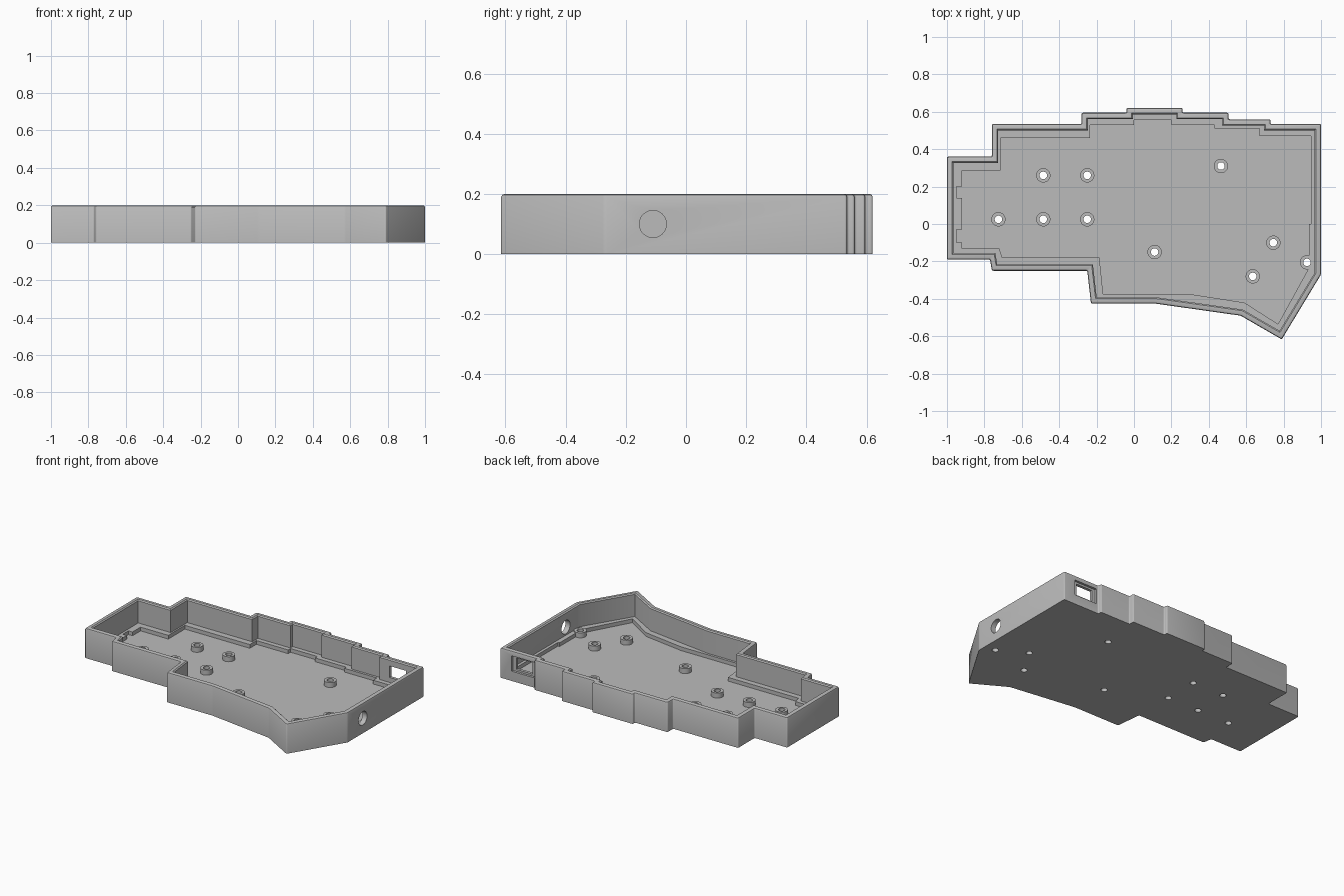
import bpy, bmesh, math
from mathutils import Vector, Matrix

cube = bpy.data.objects.get("Cube")
if cube:
    bpy.data.objects.remove(cube, do_unlink=True)

grey = bpy.data.materials.new("plain grey")
grey.use_nodes = True
grey.diffuse_color = (0.5, 0.5, 0.5, 1)
grey.node_tree.nodes["Principled BSDF"].inputs["Base Color"].default_value = (0.5, 0.5, 0.5, 1)

HEIGHT, FLOOR, LEDGE, WALL = 0.2, 0.02, 0.045, 0.034


def offset(points, d):
    """Move a counter-clockwise outline inwards by d with mitred corners."""
    out = []
    for i, p in enumerate(points):
        p, a, b = Vector(p), Vector(points[i - 1]), Vector(points[(i + 1) % len(points)])
        u, v = (p - a).normalized(), (b - p).normalized()
        n, m = Vector((-u.y, u.x)), Vector((-v.y, v.x))
        out.append(p + (n + m) * d / (1 + n.dot(m)))
    return out


def rounded(points, r, steps=3):
    """Round every corner of an outline."""
    out = []
    for i, p in enumerate(points):
        p, a, b = Vector(p), Vector(points[i - 1]), Vector(points[(i + 1) % len(points)])
        s, e = p + (a - p).normalized() * r, p + (b - p).normalized() * r
        for k in range(steps + 1):
            t = k / steps
            out.append(s * (1 - t) ** 2 + p * 2 * t * (1 - t) + e * t ** 2)
    return out


def finish(name, bm):
    bmesh.ops.recalc_face_normals(bm, faces=bm.faces)
    mesh = bpy.data.meshes.new(name)
    bm.to_mesh(mesh)
    bm.free()
    mesh.materials.append(grey)
    obj = bpy.data.objects.new(name, mesh)
    bpy.context.collection.objects.link(obj)
    return obj


def loft(name, layers):
    """Closed solid through stacked (outline, height) layers."""
    bm = bmesh.new()
    rings = [[bm.verts.new((p[0], p[1], z)) for p in pts] for pts, z in layers]
    n = len(rings[0])
    for lo, hi in zip(rings, rings[1:]):
        for i in range(n):
            j = (i + 1) % n
            bm.faces.new((lo[i], lo[j], hi[j], hi[i]))
    bm.faces.new(rings[0][::-1])
    bm.faces.new(rings[-1])
    return finish(name, bm)


def pegs(name, spots, radius, z0, z1):
    bm = bmesh.new()
    for x, y in spots:
        bmesh.ops.create_cone(bm, cap_ends=True, segments=32, radius1=radius, radius2=radius,
                              depth=z1 - z0, matrix=Matrix.Translation((x, y, (z0 + z1) / 2)))
    return finish(name, bm)


def box(name, x0, x1, y0, y1, z0, z1):
    return loft(name, [([(x0, y0), (x1, y0), (x1, y1), (x0, y1)], z) for z in (z0, z1)])


def cut(target, cutter):
    mod = target.modifiers.new("cut", 'BOOLEAN')
    mod.operation, mod.solver, mod.object = 'DIFFERENCE', 'EXACT', cutter
    bpy.context.view_layer.objects.active = target
    bpy.ops.object.modifier_apply(modifier=mod.name)


# Outer outline of the case, counter-clockwise
outline = [(-1, -.19), (-.77, -.19), (-.76, -.25), (-.25, -.25), (-.23, -.425), (.11, -.425),
           (.57, -.49), (.79, -.617), (1, -.27), (1, .535), (.73, .535), (.73, .56),
           (.505, .56), (.505, .595), (.26, .595), (.26, .62), (-.04, .62), (-.04, .595),
           (-.28, .595), (-.28, .535), (-.76, .535), (-.76, .36), (-1, .36)]

# Inner edge of the low ledge around the floor
ledge = [(-.92, -.13), (-.72, -.13), (-.705, -.18), (-.185, -.18), (-.165, -.375), (.3, -.375),
         (.59, -.42), (.77, -.535), (.935, -.235), (.935, 0), (.947, 0), (.947, .47),
         (.67, .47), (.67, .51), (.43, .51), (.43, .53), (.2, .53), (.2, .555), (0, .555),
         (0, .53), (-.235, .53), (-.235, .46), (-.715, .46), (-.715, .285), (-.92, .285),
         (-.92, .2), (-.95, .2), (-.95, .14), (-.92, .14), (-.92, -.03), (-.95, -.03),
         (-.95, -.1), (-.92, -.1)]

standoff_spots = [(-.485, .26), (-.25, .26), (-.725, .025), (-.485, .025), (-.25, .025),
                  (.465, .31), (.11, -.15), (.745, -.1), (.635, -.28), (.925, -.205)]


def rim(d):
    return rounded(offset(outline, d), 0.008)


# Case body with a softened rim
case = loft("case", [(rim(0), 0), (rim(0), HEIGHT - .01), (rim(.003), HEIGHT - .003),
                     (rim(.01), HEIGHT)])
standoffs = pegs("standoffs", standoff_spots, 0.038, FLOOR - .005, LEDGE + .008)

# Cutters for the cavity, floor, screw holes and ports
cavity = loft("cavity_cutter", [(offset(outline, WALL), LEDGE),
                                (offset(outline, WALL), HEIGHT - .007),
                                (offset(outline, WALL - .007), HEIGHT + .0001),
                                (offset(outline, WALL - .007), HEIGHT + .1)])
floor = loft("floor_cutter", [(ledge, FLOOR), (ledge, LEDGE + .05)])
holes = pegs("screw_hole_cutter", standoff_spots, 0.02, -.1, .15)
recess = box("port_recess_cutter", .745, .915, .52, .6, .065, .168)
port = box("port_cutter", .77, .89, .45, .6, .078, .155)
jack = pegs("jack_cutter", [(0, 0)], 0.045, -.1, .1)
jack.data.transform(Matrix.Translation((1, -.11, .1)) @ Matrix.Rotation(math.pi / 2, 4, 'Y'))

cutters = [cavity, floor, holes, recess, port, jack]
for cutter in cutters:
    cut(case, cutter)
cut(standoffs, holes)
for cutter in cutters:
    bpy.data.objects.remove(cutter, do_unlink=True)

# Smooth the rounded parts, keep the corners sharp
for obj in (case, standoffs):
    bpy.ops.object.select_all(action='DESELECT')
    obj.select_set(True)
    bpy.context.view_layer.objects.active = obj
    bpy.ops.object.shade_smooth_by_angle(angle=math.radians(35))
